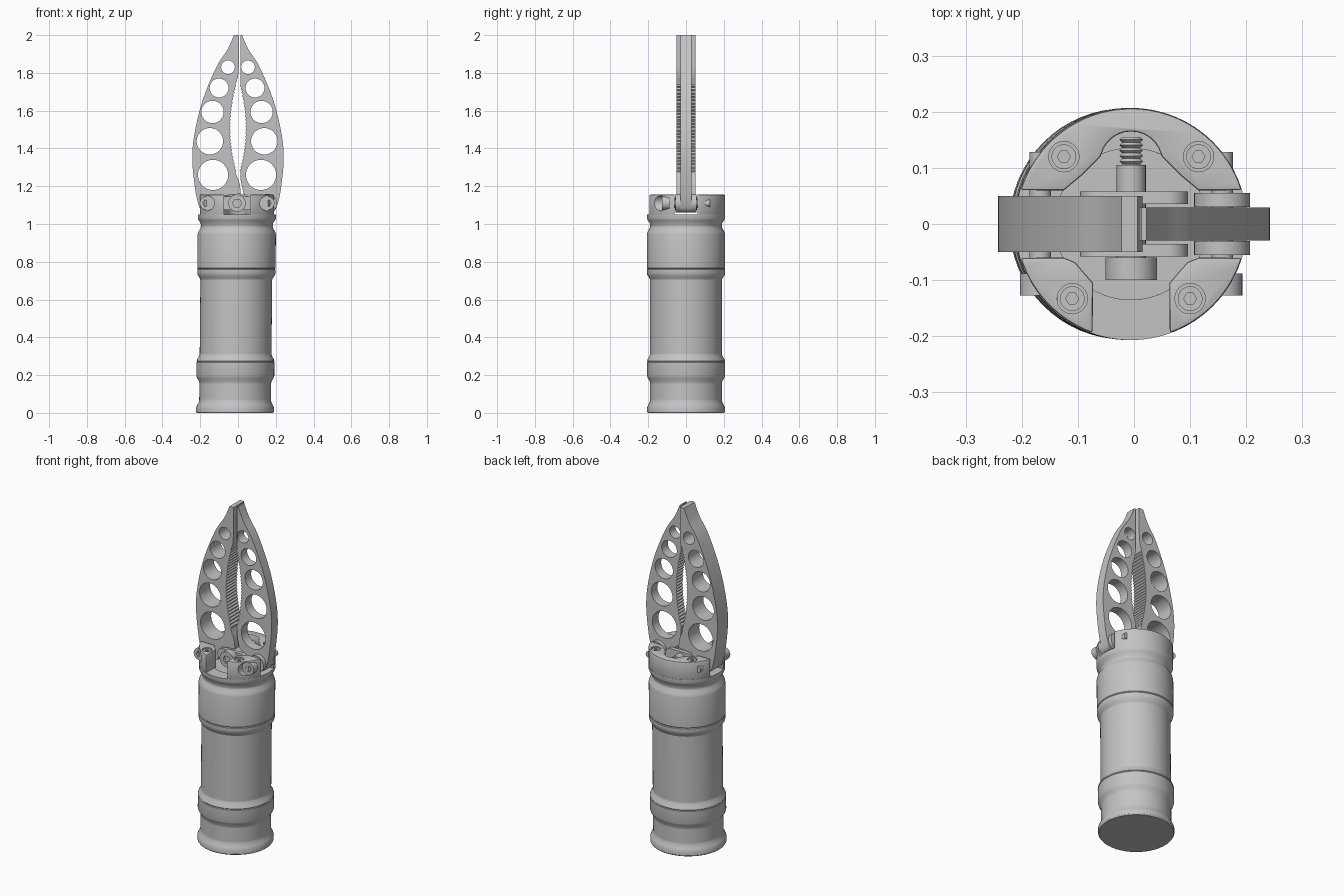
import bpy, bmesh, math
from mathutils import Matrix, Vector

cube = bpy.data.objects.get("Cube")
if cube:
    bpy.data.objects.remove(cube, do_unlink=True)

CX = -0.005          # axis of the head
PIVOT_Z = 1.11       # height of all cross pins
TOP = 1.155          # top of the head
parts = []

steel = bpy.data.materials.new("grey_steel")
GREY = (0.55, 0.55, 0.55, 1)
steel.diffuse_color = GREY
steel.use_nodes = True
for node in steel.node_tree.nodes:
    if node.type == 'BSDF_PRINCIPLED':
        node.inputs["Base Color"].default_value = GREY


def finish(name, bm):
    bmesh.ops.remove_doubles(bm, verts=bm.verts[:], dist=0.00002)
    bmesh.ops.recalc_face_normals(bm, faces=bm.faces[:])
    mesh = bpy.data.meshes.new(name)
    bm.to_mesh(mesh)
    bm.free()
    mesh.materials.clear()
    mesh.materials.append(steel)
    ob = bpy.data.objects.new(name, mesh)
    bpy.context.collection.objects.link(ob)
    parts.append(ob)
    return ob


def along_y(x):
    """Turns a part's own z axis into +y at pin height."""
    return Matrix.Translation((x, 0, PIVOT_Z)) @ Matrix.Rotation(-math.pi / 2, 4, 'X')


def lathe(name, profile, matrix=None, steps=64):
    """Revolves (radius, height) points, closed to the axis at both ends."""
    bm = bmesh.new()
    pts = [(0, profile[0][1])] + list(profile) + [(0, profile[-1][1])]
    verts = [bm.verts.new((r, 0, z)) for r, z in pts]
    edges = [bm.edges.new(pair) for pair in zip(verts, verts[1:])]
    bmesh.ops.spin(bm, geom=verts + edges, cent=(0, 0, 0), axis=(0, 0, 1),
                   angle=2 * math.pi, steps=steps)
    if matrix:
        bm.transform(matrix)
    return finish(name, bm)


def rod(name, r, lo, hi, matrix, steps=32):
    return lathe(name, [(r, lo), (r, hi)], matrix, steps)


def plate(name, loops, lo, hi, upright=False):
    """Extrudes outlines with holes, along z, or along y when upright."""
    cu = bpy.data.curves.new(name, 'CURVE')
    cu.dimensions = '2D'
    cu.fill_mode = 'BOTH'
    cu.extrude = (hi - lo) / 2
    for loop in loops:
        s = cu.splines.new('POLY')
        s.points.add(len(loop) - 1)
        for p, (x, y) in zip(s.points, loop):
            p.co = (x, y, 0, 1)
        s.use_cyclic_u = True
    tmp = bpy.data.objects.new(name + "_outline", cu)
    bpy.context.collection.objects.link(tmp)
    dg = bpy.context.evaluated_depsgraph_get()
    mesh = bpy.data.meshes.new_from_object(tmp.evaluated_get(dg), depsgraph=dg)
    bpy.data.objects.remove(tmp, do_unlink=True)
    bm = bmesh.new()
    bm.from_mesh(mesh)
    bpy.data.meshes.remove(mesh)
    bmesh.ops.remove_doubles(bm, verts=bm.verts[:], dist=0.00002)
    mid = (lo + hi) / 2
    if upright:
        bm.transform(Matrix.Translation((0, mid, 0)) @ Matrix.Rotation(math.pi / 2, 4, 'X'))
    else:
        bm.transform(Matrix.Translation((0, 0, mid)))
    if len(loops) == 1:
        bmesh.ops.dissolve_limit(bm, angle_limit=0.01, verts=bm.verts[:], edges=bm.edges[:])
    return finish(name, bm)


def arc(cx, cy, r, a0=0, a1=360, n=40):
    """Points on an arc; a full circle leaves out its repeated end."""
    count = n if abs(a1 - a0) == 360 else n + 1
    angles = [math.radians(a0 + (a1 - a0) * i / n) for i in range(count)]
    return [(cx + r * math.cos(a), cy + r * math.sin(a)) for a in angles]


def smooth_path(pts, n=6):
    """Catmull-Rom curve through the points."""
    p = [Vector(q) for q in [pts[0]] + list(pts) + [pts[-1]]]
    out = []
    for a, b, c, d in zip(p, p[1:], p[2:], p[3:]):
        for i in range(n):
            t = i / n
            v = 0.5 * (2 * b + (c - a) * t + (2 * a - 5 * b + 4 * c - d) * t ** 2
                       + (3 * b - a - 3 * c + d) * t ** 3)
            out.append((v.x, v.y))
    return out + [tuple(pts[-1])]


def apply(ob, mod):
    bpy.context.view_layer.objects.active = ob
    bpy.ops.object.modifier_apply(modifier=mod.name)


def cut(ob, cutter):
    mod = ob.modifiers.new("cut", 'BOOLEAN')
    mod.operation = 'DIFFERENCE'
    mod.solver = 'EXACT'
    mod.object = cutter
    apply(ob, mod)
    parts.remove(cutter)
    bpy.data.objects.remove(cutter, do_unlink=True)


def socket_head(name, x, y, r, lo, hi, upright=False):
    """Round screw head with a hexagonal recess; the open side is -y or +z."""
    plate(name, [arc(x, y, r), arc(x, y, r * 0.52, n=6)], lo, hi, upright)


# Handle: stacked turned parts on a slightly leaning axis
lean = Matrix.Translation((-0.016, 0, 0))
lean[0][2] = 0.01
lathe("base_cap", [(.202, 0), (.206, .006), (.206, .028), (.2, .042), (.192, .056), (.19, .07)], lean)
lathe("handle_tube", [(.19, .05), (.19, 1.0)], lean)
lathe("lower_band", [(.19, .155), (.192, .168), (.203, .185), (.206, .195), (.206, .268),
                     (.203, .272), (.206, .276), (.202, .287), (.193, .3), (.19, .312)], lean)
lathe("upper_band", [(.19, .705), (.195, .716), (.205, .73), (.207, .742), (.207, .758), (.204, .762),
                     (.207, .766), (.207, .945), (.203, .96), (.193, .975), (.19, .985)], lean)
lathe("head_base", [(.19, .99), (.192, 1.005), (.203, 1.02), (.207, 1.03), (.207, 1.05),
                    (.135, 1.05), (.135, 1.04)], lean)

# Head blocks either side of the jaw slot
inner = [(.12, .06), (.09, .085), (.055, .12)]
back = (arc(0, 0, .206, 17, 163, 36) + [(-x, y) for x, y in inner]
        + arc(0, .11, .055, 165, 15, 12) + inner[::-1])
front = arc(0, 0, .206, -17, -70.5, 14) + [(.068, -.105), (.1, -.068), (.12, -.06)]
outlines = {"back_block": back, "left_front_block": front,
            "right_front_block": [(-x, y) for x, y in front]}
blocks = {}
for name, outline in outlines.items():
    ob = plate(name, [[(x + CX, y) for x, y in outline]], 1.045, TOP)
    mod = ob.modifiers.new("soft_edges", 'BEVEL')
    mod.width, mod.segments, mod.angle_limit = .004, 2, math.radians(50)
    apply(ob, mod)
    blocks[name] = ob

# Top screws and pivot pins, mirrored
for side, word in ((1, "left"), (-1, "right")):
    for x, y, key in ((.12, .12, "back"), (.105, -.133, "front")):
        x = side * x + CX
        block = blocks["back_block" if key == "back" else word + "_front_block"]
        place = Matrix.Translation((x, y, 0))
        cut(block, rod("screw_seat", .027, TOP - .018, TOP + .05, place))
        socket_head(f"{word}_{key}_screw", x, y, .022, TOP - .019, TOP - .004)
    px = side * .162 + CX
    cut(blocks[word + "_front_block"], rod("pin_seat", .041, -.3, -.126, along_y(px)))
    socket_head(word + "_pivot_head", px, PIVOT_Z, .036, -.127, -.088, True)
    rod(word + "_pivot_pin", .019, -.11, .128, along_y(px))

# Spacers beside the narrow jaw
for y in (-.055, .03):
    rod("pivot_spacer", .05, y, y + .025, along_y(.157))

# Centre adjusting screw with a threaded end, and its link plates
socket_head("centre_screw_head", CX, PIVOT_Z, .046, -.1, -.06, True)
lathe("centre_screw", [(.03, -.085), (.03, -.06), (.026, -.06), (.026, .105), (.018, .105)]
      + [(.021 if i % 2 else .016, .107 + .0048 * i) for i in range(11)], along_y(CX), 32)
for y in (-.058, .036):
    link = (arc(.06, PIVOT_Z, .036, -90, 90, 12) + arc(-.06, PIVOT_Z, .036, 90, 270, 12))
    plate("link_plate", [link], y, y + .022, True)


def jaw(name, side, half, seam, ear, shift):
    """Curved, drilled jaw with a toothed hollow on its inner edge."""
    outline = smooth_path([(.022, 2), (.055, 1.925), (.115, 1.83), (.187, 1.655), (.23, 1.48),
                           (.242, 1.34), (.226, 1.18), (.208, 1.1), (.192, 1.07), (.165, 1.06)])
    outline += ear
    teeth = 30
    for i in range(2 * teeth + 1):
        t = i / (2 * teeth)
        hollow = .046 * math.sin(math.pi * t) ** .8 if 0 < t < 1 else 0
        outline.append((max(hollow, seam) - (.007 if i % 2 and 3 < i < 56 else 0), 1.24 + .535 * t))
    outline += [(seam, 1.85), (seam, 2)]
    holes = [(.053, 1.83, .036), (.1, 1.72, .05), (.135, 1.593, .059),
             (.149, 1.438, .07), (.132, 1.26, .08)]
    loops = [outline] + [arc(x - shift, z, r) for x, z, r in holes]
    loops[1] = arc(.053, 1.83, .036)
    plate(name, [[(side * x, z) for x, z in loop] for loop in loops], -half, half, True)


jaw("right_jaw", -1, .05, -.006,
    [(.1, 1.065), (.07, 1.15), (-.015, 1.16), (-.01, 1.21)], 0)
jaw("left_jaw", 1, .029, .013,
    [(.08, 1.065), (.06, 1.14), (.03, 1.16), (.02, 1.2)], .01)

# Smooth shading with sharp edges kept
bpy.ops.object.select_all(action='DESELECT')
for ob in parts:
    ob.select_set(True)
bpy.context.view_layer.objects.active = parts[0]
bpy.ops.object.shade_smooth_by_angle(angle=math.radians(30))
